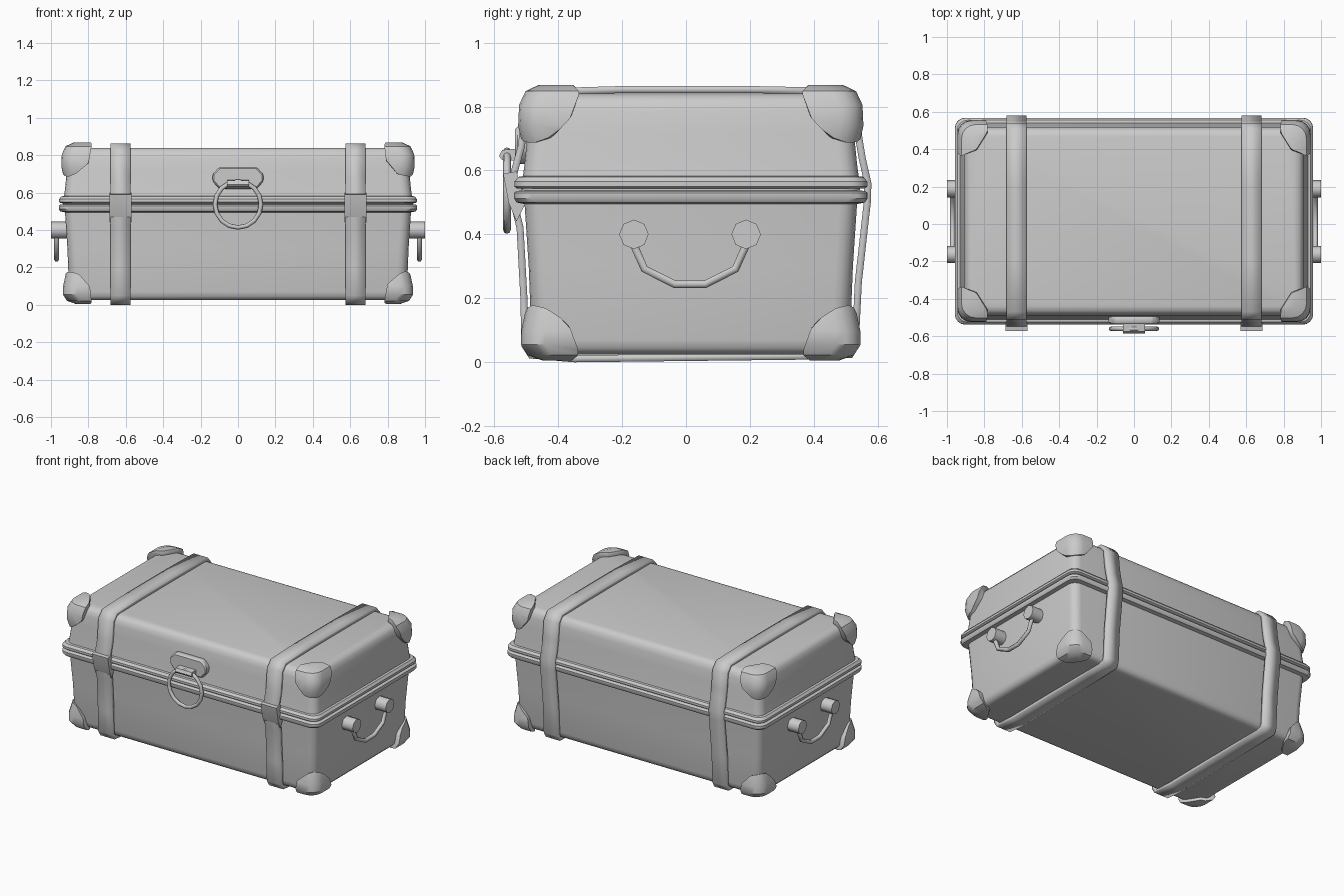
import bpy, bmesh, math
from mathutils import Matrix, Vector

if "Cube" in bpy.data.objects:
    bpy.data.objects.remove(bpy.data.objects["Cube"])

CY = 0.015  # the case sits slightly behind the origin, the clasp in front


def finish(name, bm, angle=35):
    bmesh.ops.recalc_face_normals(bm, faces=bm.faces)
    me = bpy.data.meshes.new(name)
    bm.to_mesh(me)
    bm.free()
    ob = bpy.data.objects.new(name, me)
    bpy.context.collection.objects.link(ob)
    smooth(ob, angle)
    return ob


def smooth(ob, angle=35):
    bpy.ops.object.select_all(action='DESELECT')
    ob.select_set(True)
    bpy.context.view_layer.objects.active = ob
    bpy.ops.object.shade_smooth_by_angle(angle=math.radians(angle))


def ring(bm, hx, z, r, seg=4):
    """Rounded rectangle of vertices at height z."""
    hy = hx - 0.405
    out = []
    for k, (sx, sy) in enumerate([(1, 1), (-1, 1), (-1, -1), (1, -1)]):
        for i in range(seg + 1):
            a = math.pi / 2 * (k + i / seg)
            out.append(bm.verts.new((sx * (hx - r) + r * math.cos(a),
                                     CY + sy * (hy - r) + r * math.sin(a), z)))
    return out


def loft(name, profile, r):
    bm = bmesh.new()
    rings = [ring(bm, hx, z, r) for hx, z in profile]
    n = len(rings[0])
    for a, b in zip(rings, rings[1:]):
        for i in range(n):
            bm.faces.new((a[i], a[(i + 1) % n], b[(i + 1) % n], b[i]))
    bm.faces.new(rings[0])
    bm.faces.new(rings[-1])
    return finish(name, bm)


def prism(name, pts, axis, lo, hi, bevel=0.0):
    """Extrude a 2D outline along x (pts = y, z) or y (pts = x, z)."""
    bm = bmesh.new()
    place = (lambda p, t: (t, p[0], p[1])) if axis == 'x' else (lambda p, t: (p[0], t, p[1]))
    f = bm.faces.new([bm.verts.new(place(p, lo)) for p in pts])
    ext = bmesh.ops.extrude_face_region(bm, geom=[f])
    d = Vector(place((0, 0), hi - lo))
    bmesh.ops.translate(bm, vec=d, verts=[v for v in ext['geom'] if isinstance(v, bmesh.types.BMVert)])
    if bevel:
        bmesh.ops.bevel(bm, geom=bm.edges[:], offset=bevel, segments=1, affect='EDGES')
    return finish(name, bm)


# case: base, double rim with a groove, and lid
case = loft("case", [
    (0.865, 0.025), (0.885, 0.03), (0.898, 0.045), (0.903, 0.07), (0.912, 0.3), (0.925, 0.495),
    (0.95, 0.5), (0.958, 0.512), (0.958, 0.53), (0.95, 0.536), (0.935, 0.537), (0.935, 0.543),
    (0.95, 0.544), (0.957, 0.55), (0.957, 0.565), (0.945, 0.58), (0.93, 0.582),
    (0.925, 0.62), (0.915, 0.72), (0.908, 0.785), (0.9, 0.815), (0.885, 0.833), (0.86, 0.84)], 0.055)

# corner caps: a swollen shell kept only near the eight corners
caps = loft("corner_caps", [
    (0.87, 0.006), (0.915, 0.022), (0.936, 0.055), (0.935, 0.1), (0.916, 0.19), (0.916, 0.35),
    (0.927, 0.66), (0.945, 0.74), (0.942, 0.805), (0.922, 0.848), (0.88, 0.868)], 0.075)
bm = bmesh.new()
for sx in (-1, 1):
    for sy in (-1, 1):
        for z in (0.02, 0.85):
            m = Matrix.Translation((sx * 0.935, CY + sy * 0.53, z)) @ Matrix.Diagonal((0.16, 0.185, 0.175, 1))
            bmesh.ops.create_icosphere(bm, subdivisions=2, radius=1, matrix=m)
balls = finish("corner_cutter", bm)
balls.hide_render = True
for cutter, op in ((balls, 'INTERSECT'), (case, 'DIFFERENCE')):
    mod = caps.modifiers.new(op.title(), 'BOOLEAN')
    mod.object, mod.operation, mod.solver = cutter, op, 'EXACT'
dg = bpy.context.evaluated_depsgraph_get()
caps_mesh = bpy.data.meshes.new_from_object(caps.evaluated_get(dg))
caps.modifiers.clear()
caps.data = caps_mesh
bpy.data.objects.remove(balls)
smooth(caps, 35)

# straps looping round the case, with a buckle block over the front rim
LOOP = [(-0.49, 0.012), (-0.35, 0.0), (0.35, 0.008), (0.52, 0.014), (0.54, 0.05), (0.55, 0.25),
        (0.578, 0.5), (0.58, 0.56), (0.562, 0.64), (0.552, 0.7), (0.54, 0.81), (0.5, 0.858),
        (0.2, 0.864), (-0.2, 0.864), (-0.47, 0.856), (-0.512, 0.81), (-0.525, 0.68),
        (-0.55, 0.59), (-0.55, 0.5), (-0.53, 0.42), (-0.518, 0.2), (-0.515, 0.05)]
for side, s in (("left", -1), ("right", 1)):
    bm = bmesh.new()
    cols = [[bm.verts.new((s * 0.628 + w, y, z)) for w in (-0.053, 0.053)] for y, z in LOOP]
    for a, b in zip(cols, cols[1:] + cols[:1]):
        bm.faces.new((a[0], a[1], b[1], b[0]))
    strap = finish("strap_" + side, bm)
    sol = strap.modifiers.new("Thickness", 'SOLIDIFY')
    sol.thickness, sol.offset = 0.022, -1
    prism("buckle_" + side, [(-0.53, 0.44), (-0.555, 0.5), (-0.572, 0.59), (-0.53, 0.597), (-0.5, 0.5)],
          'x', s * 0.628 - 0.059, s * 0.628 + 0.059)

    # side handle: two octagonal knobs and a hanging bar
    for n, y in (("front", -0.163), ("back", 0.188)):
        bm = bmesh.new()
        m = Matrix.Translation((s * 0.955, y, 0.4)) @ Matrix.Rotation(math.pi / 2, 4, 'Y')
        bmesh.ops.create_cone(bm, cap_ends=True, segments=8, radius1=0.046, radius2=0.046, depth=0.09, matrix=m)
        finish(f"handle_knob_{side}_{n}", bm, 50)
    cu = bpy.data.curves.new("handle_bar_" + side, 'CURVE')
    cu.dimensions = '3D'
    cu.bevel_depth, cu.bevel_resolution, cu.use_fill_caps = 0.014, 1, True
    sp = cu.splines.new('POLY')
    path = [(-0.163, 0.4), (-0.16, 0.36), (-0.13, 0.292), (-0.035, 0.244),
            (0.06, 0.244), (0.155, 0.292), (0.185, 0.36), (0.188, 0.4)]
    sp.points.add(len(path) - 1)
    for p, (y, z) in zip(sp.points, path):
        p.co = (s * 0.97, y, z, 1)
    bpy.context.collection.objects.link(bpy.data.objects.new("handle_bar_" + side, cu))

# clasp: chamfered plate, bracket and hanging ring
prism("clasp_plate", [(-0.135, 0.66), (-0.1, 0.62), (0.1, 0.62), (0.135, 0.66),
                      (0.135, 0.7), (0.1, 0.737), (-0.1, 0.737), (-0.135, 0.7)], 'y', -0.535, -0.49, 0.008)
prism("clasp_bracket", [(-0.53, 0.63), (-0.575, 0.632), (-0.585, 0.645), (-0.575, 0.664), (-0.53, 0.668)],
      'x', -0.06, 0.06)
bpy.ops.mesh.primitive_torus_add(location=(0, -0.56, 0.537), rotation=(math.pi / 2, 0, 0),
                                 major_segments=16, minor_segments=8, major_radius=0.123, minor_radius=0.012)
bpy.context.object.name = "clasp_ring"
smooth(bpy.context.object, 50)
